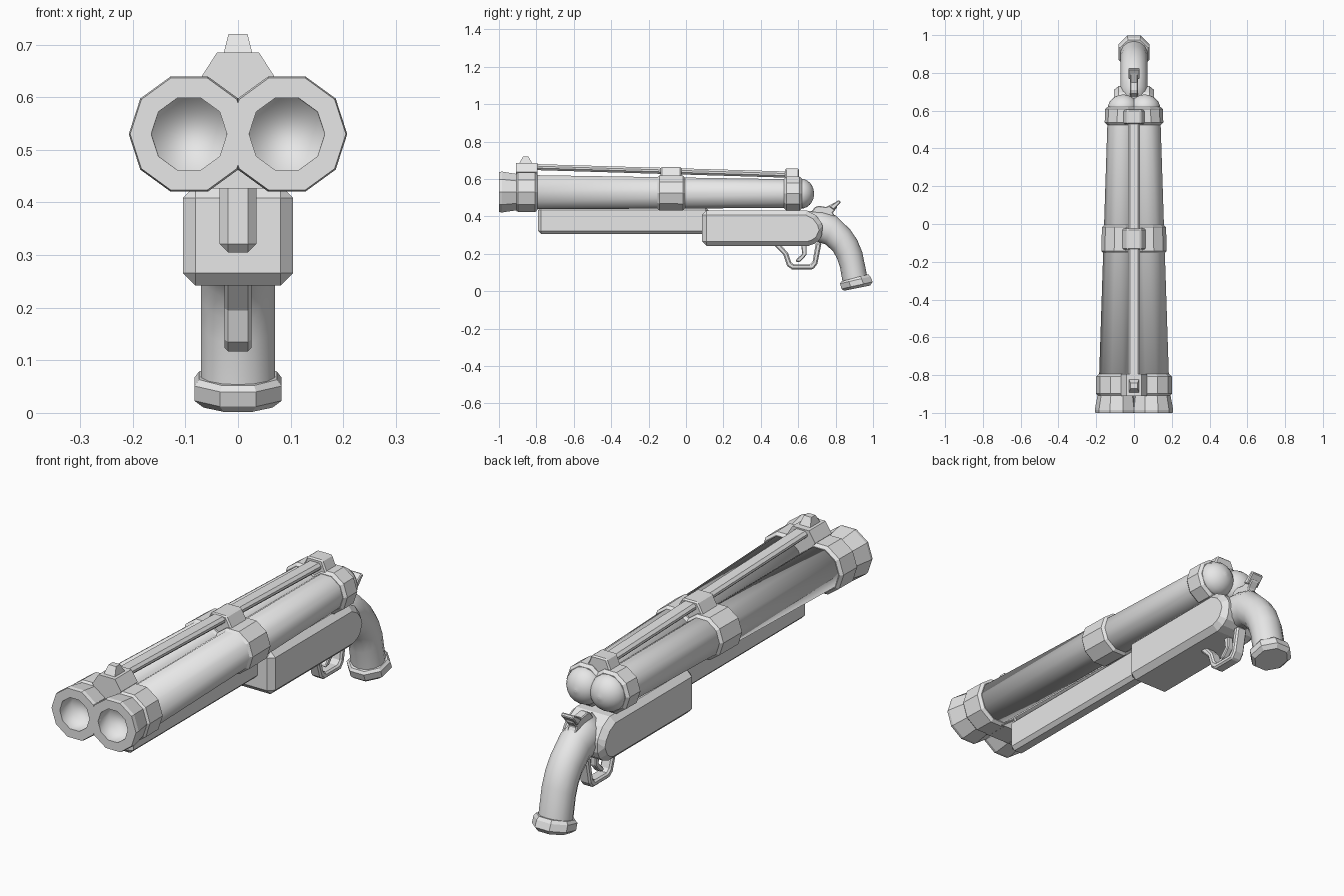
import bpy, bmesh, math
from mathutils import Vector

if "Cube" in bpy.data.objects:
    bpy.data.objects.remove(bpy.data.objects["Cube"], do_unlink=True)

grey = bpy.data.materials.new("plain_grey")
grey.use_nodes = True
grey.diffuse_color = (0.8, 0.8, 0.8, 1)
for node in grey.node_tree.nodes:
    if node.type == "BSDF_PRINCIPLED":
        node.inputs["Base Color"].default_value = (0.8, 0.8, 0.8, 1)


def finish(name, bm, bevel=0):
    bmesh.ops.recalc_face_normals(bm, faces=bm.faces[:])
    mesh = bpy.data.meshes.new(name)
    bm.to_mesh(mesh)
    bm.free()
    mesh.materials.append(grey)
    obj = bpy.data.objects.new(name, mesh)
    bpy.context.collection.objects.link(obj)
    if bevel:
        mod = obj.modifiers.new("chamfer", "BEVEL")
        mod.width = bevel
        mod.segments = 1
        mod.limit_method = "ANGLE"
        mod.angle_limit = math.radians(40)
    return obj


def skin(name, rings, smooth=()):
    """Bridge a row of point rings, closing both ends."""
    bm = bmesh.new()
    loops = [[bm.verts.new(p) for p in ring] for ring in rings]
    n = len(loops[0])
    for i in range(len(loops) - 1):
        a, b = loops[i], loops[i + 1]
        for k in range(n):
            m = (k + 1) % n
            bm.faces.new((a[k], a[m], b[m], b[k])).smooth = i in smooth
    bm.faces.new(loops[0]).smooth = 0 in smooth
    bm.faces.new(loops[-1])
    return finish(name, bm)


def prism(name, pts, lo, hi, along="X", bevel=0):
    """Extrude a flat outline: (y, z) along X or (x, z) along Y."""
    bm = bmesh.new()
    put = (lambda p, t: (t, *p)) if along == "X" else (lambda p, t: (p[0], t, p[1]))
    a = [bm.verts.new(put(p, lo)) for p in pts]
    b = [bm.verts.new(put(p, hi)) for p in pts]
    bm.faces.new(a)
    bm.faces.new(b)
    for k in range(len(pts)):
        m = (k + 1) % len(pts)
        bm.faces.new((a[k], a[m], b[m], b[k]))
    return finish(name, bm, bevel)


def turned(name, side, profile, smooth=(), n=10):
    """Lathe (y, radius) pairs around a barrel axis; the axes converge to the back."""
    rings = []
    for y, r in profile:
        t = (y + 1) / 1.68
        cx, cz = side * (0.093 - 0.036 * t), 0.53 - 0.009 * t
        rings.append([(cx + r * math.cos(k * math.tau / n), y,
                       cz + r * math.sin(k * math.tau / n)) for k in range(n)])
    return skin(name, rings, smooth)


def loft(name, sections, n, phase=0, smooth=()):
    """Oval sections from front point, back point (y, z) and half width."""
    grow = 1 / math.cos(phase)
    rings = []
    for fy, fz, by, bz, w in sections:
        f, b = Vector((0, fy, fz)), Vector((0, by, bz))
        mid, half = (f + b) / 2, (b - f) / 2
        ring = []
        for k in range(n):
            a = k * math.tau / n + phase
            ring.append(mid + half * math.cos(a) * grow
                        + Vector((w * math.sin(a) * grow, 0, 0)))
        rings.append(ring)
    return skin(name, rings, smooth)


def mirrored(half):
    """Complete a symmetric (x, z) outline from its +x half."""
    return half + [(-x, z) for x, z in reversed(half) if x]


# Paired barrels with hollow muzzles, bands and domed breech ends
for label, s in (("left", 1), ("right", -1)):
    turned(label + "_muzzle", s, [(-0.92, 0.072), (-1, 0.072), (-1, 0.112),
                                  (-0.985, 0.115), (-0.905, 0.102)], {0})
    turned(label + "_barrel", s, [(-0.915, 0.097), (0.6, 0.08)], {0})
    for band, y0, y1, r in (("front", -0.91, -0.795, 0.111),
                            ("middle", -0.155, -0.005, 0.098),
                            ("rear", 0.525, 0.62, 0.095)):
        c = 0.012
        turned(label + "_" + band + "_band", s,
               [(y0, r - c), (y0 + c, r), (y1 - c, r), (y1, r - c)])
    dome = [(0.60, 0.081)]
    for i in range(1, 7):
        a = i * math.pi / 12.5
        dome.append((0.612 + 0.073 * math.sin(a), 0.081 * math.cos(a)))
    turned(label + "_breech_dome", s, dome, range(len(dome)), 16)

# Saddles between the bands, carrying the rib
prism("front_saddle", mirrored([(0, 0.55), (0.07, 0.638), (0.04, 0.685)]),
      -0.91, -0.795, "Y")
prism("front_lower_web", mirrored([(0, 0.52), (0.07, 0.426)]), -0.905, -0.8, "Y")
prism("middle_saddle", mirrored([(0, 0.55), (0.065, 0.612), (0.036, 0.664)]),
      -0.135, -0.025, "Y", 0.006)
prism("rear_saddle", mirrored([(0, 0.55), (0.06, 0.60), (0.036, 0.655)]),
      0.53, 0.605, "Y", 0.006)

# Sloping rib and front sight
prism("top_rib", [(-0.83, 0.648), (-0.83, 0.68), (0.6, 0.638), (0.6, 0.605)],
      -0.032, 0.032, bevel=0.011)
skin("front_sight", [[(sx * w, -0.857 + sy * d, z)
                      for sx, sy in ((-1, -1), (1, -1), (1, 1), (-1, 1))]
                     for w, d, z in ((0.028, 0.037, 0.68), (0.018, 0.014, 0.72))])

# Fore-end and receiver
prism("fore_end", [(-0.79, 0.305), (-0.79, 0.45), (0.12, 0.45), (0.12, 0.305)],
      -0.035, 0.035, bevel=0.016)
prism("receiver", [(0.085, 0.242), (0.085, 0.432), (0.645, 0.432), (0.695, 0.405),
                   (0.725, 0.365), (0.737, 0.325), (0.715, 0.275), (0.69, 0.255),
                   (0.655, 0.242)], -0.105, 0.105, bevel=0.024)

# Curved grip with its butt cap
loft("grip", [(0.62, 0.27, 0.64, 0.43, 0.072), (0.70, 0.265, 0.73, 0.425, 0.072),
              (0.745, 0.25, 0.80, 0.405, 0.072), (0.785, 0.215, 0.877, 0.33, 0.072),
              (0.808, 0.175, 0.915, 0.275, 0.072), (0.823, 0.13, 0.942, 0.21, 0.072),
              (0.838, 0.045, 0.968, 0.085, 0.072)], 14, smooth=range(6))
loft("butt_cap", [(0.83, 0.052, 0.975, 0.09, 0.074), (0.823, 0.04, 0.986, 0.078, 0.083),
                  (0.832, 0.012, 0.998, 0.05, 0.083), (0.845, 0.002, 0.985, 0.03, 0.066)],
     8, math.pi / 8)

# Hammer and thumb spur
prism("hammer", [(0.66, 0.41), (0.69, 0.45), (0.71, 0.456), (0.75, 0.45), (0.80, 0.475),
                 (0.81, 0.45), (0.785, 0.42), (0.805, 0.385), (0.74, 0.37)],
      -0.02, 0.02, bevel=0.004)
prism("hammer_spur", [(0.765, 0.452), (0.818, 0.488), (0.828, 0.476), (0.79, 0.435)],
      -0.03, 0.03, bevel=0.004)

# Trigger guard and trigger
prism("trigger_guard", [(0.465, 0.25), (0.52, 0.195), (0.54, 0.135), (0.565, 0.117),
                        (0.68, 0.117), (0.702, 0.145), (0.725, 0.26), (0.695, 0.26),
                        (0.677, 0.158), (0.664, 0.143), (0.578, 0.143), (0.562, 0.155),
                        (0.545, 0.205), (0.505, 0.25)], -0.026, 0.026, bevel=0.007)
prism("trigger", [(0.615, 0.25), (0.622, 0.2), (0.588, 0.167), (0.59, 0.155),
                  (0.612, 0.158), (0.645, 0.195), (0.645, 0.25)],
      -0.014, 0.014, bevel=0.004)
